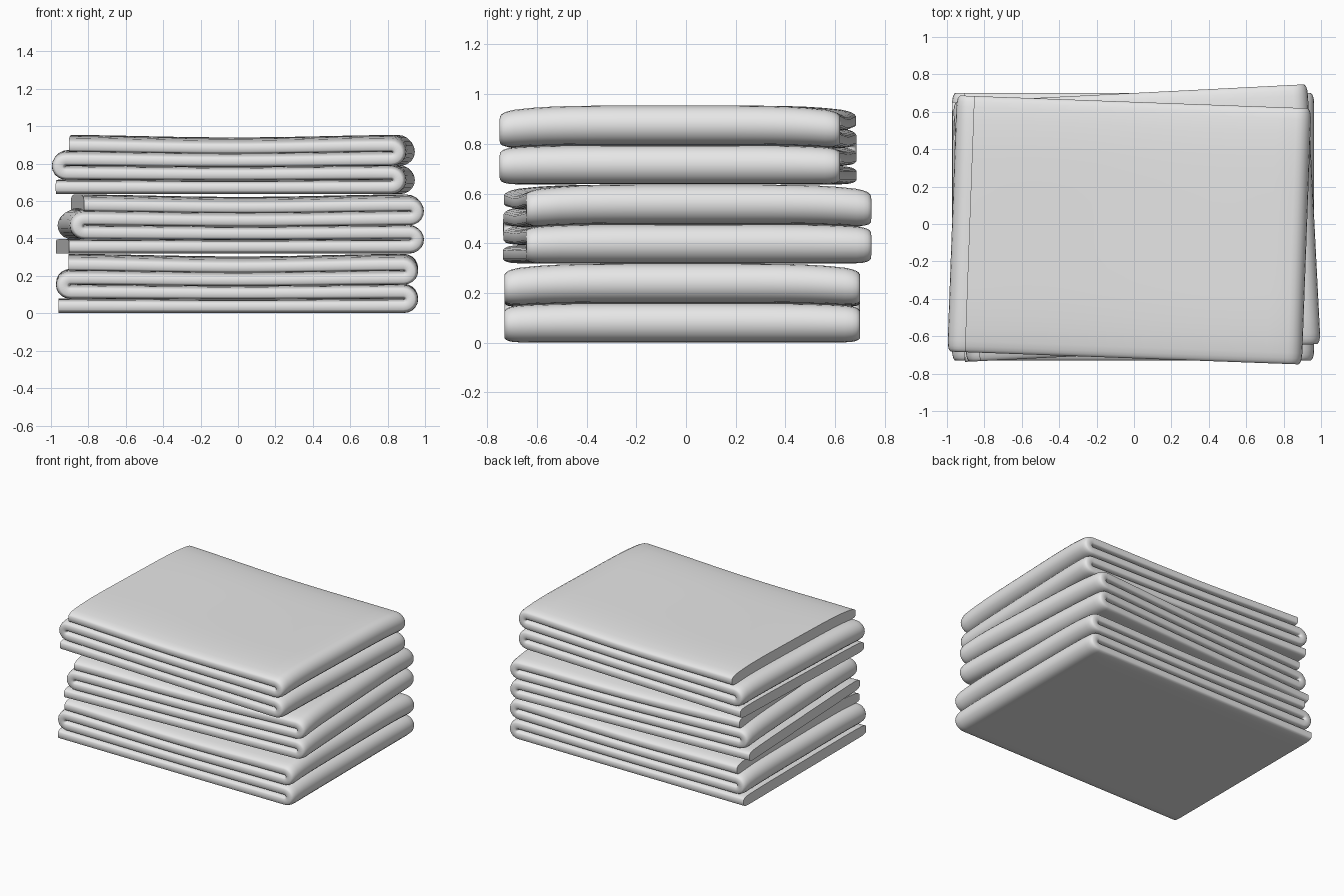
import bpy, bmesh, math
from mathutils import Vector

if "Cube" in bpy.data.objects:
    bpy.data.objects.remove(bpy.data.objects["Cube"])

PITCH = 0.08          # height of one cloth layer
HALF_T = 0.0385       # half thickness of the cloth

cloth = bpy.data.materials.new("light grey cloth")
cloth.diffuse_color = (0.8, 0.8, 0.8, 1)
cloth.use_nodes = True
cloth.node_tree.nodes["Principled BSDF"].inputs["Base Color"].default_value = cloth.diffuse_color


def zigzag(x_left, x_right, x_bottom, x_top):
    """Centre line of a cloth folded into four layers, with its normals."""
    r = PITCH / 2
    right, left = x_right - PITCH, x_left + PITCH
    path = []
    spans = [(x_bottom, right), (right, left), (left, right), (right, x_top)]
    for k, (a, b) in enumerate(spans):
        z = r + k * PITCH
        side = 1 if b > a else -1
        # straight layer
        for i in range(17):
            path.append((Vector((a + (b - a) * i / 16, z)), Vector((0, side))))
        # half-round fold leading to the next layer
        if k < 3:
            for i in range(1, 10):
                ang = math.pi * i / 10
                out = Vector((side * math.sin(ang), -math.cos(ang)))
                path.append((Vector((b, z + r)) + out * r, out * -side * side * side * side))
                path[-1] = (path[-1][0], -out if side > 0 else out)
    return path


def stations(half):
    """Positions across the cloth with a thickness factor, rounded at both edges."""
    edge = [(0, 0.5), (0.006, 0.7), (0.016, 0.84), (0.032, 0.94), (0.06, 1.0)]
    lo = [(-half + d, s) for d, s in edge]
    inner = half - 0.06
    mid = [(-inner + 2 * inner * i / 18, 1.0) for i in range(1, 18)]
    return lo + mid + [(-y, s) for y, s in reversed(lo)]


def towel(name, base_z, centre, angle, half_y, ends):
    path = zigzag(*ends)
    n = len(path)
    bm = bmesh.new()
    rings = []
    for y, s in stations(half_y):
        ring = []
        for sign, pts in ((1, path), (-1, path[::-1])):
            for c, nrm in pts:
                p = c + nrm * (sign * HALF_T * s)
                x, z = p
                # soft droop toward the edges and a slight sag in the middle
                h = z / (4 * PITCH)
                z -= h * 0.026 * (abs(y) / half_y) ** 5
                z -= h * 0.014 * math.cos(min(abs(x), 1) * math.pi / 2) ** 2
                ring.append(bm.verts.new((x, y, z)))
        rings.append(ring)
    m = 2 * n
    for a, b in zip(rings, rings[1:]):
        for i in range(m):
            j = (i + 1) % m
            bm.faces.new((a[i], a[j], b[j], b[i]))
    # close both side edges with strips along the layers
    for ring in (rings[0], rings[-1]):
        for i in range(n - 1):
            bm.faces.new((ring[i], ring[i + 1], ring[m - 2 - i], ring[m - 1 - i]))
    bmesh.ops.recalc_face_normals(bm, faces=bm.faces)
    mesh = bpy.data.meshes.new(name)
    bm.to_mesh(mesh)
    bm.free()
    mesh.materials.append(cloth)
    obj = bpy.data.objects.new(name, mesh)
    obj.location = (centre[0], centre[1], base_z)
    obj.rotation_euler.z = math.radians(angle)
    bpy.context.collection.objects.link(obj)
    bpy.ops.object.select_all(action='DESELECT')
    obj.select_set(True)
    bpy.context.view_layer.objects.active = obj
    bpy.ops.object.shade_smooth_by_angle(angle=math.radians(50))


# ends: left fold, right folds, bottom free edge, top free edge
towel("bottom_towel", 0.0, (0, -0.015), 0, 0.715, (-0.975, 0.965, -0.96, -0.905))
towel("middle_towel", 0.318, (0.01, 0.005), 2.9, 0.695, (-0.945, 0.955, -0.95, -0.87))
towel("top_towel", 0.636, (-0.02, -0.032), -2.1, 0.685, (-0.955, 0.945, -0.93, -0.86))
